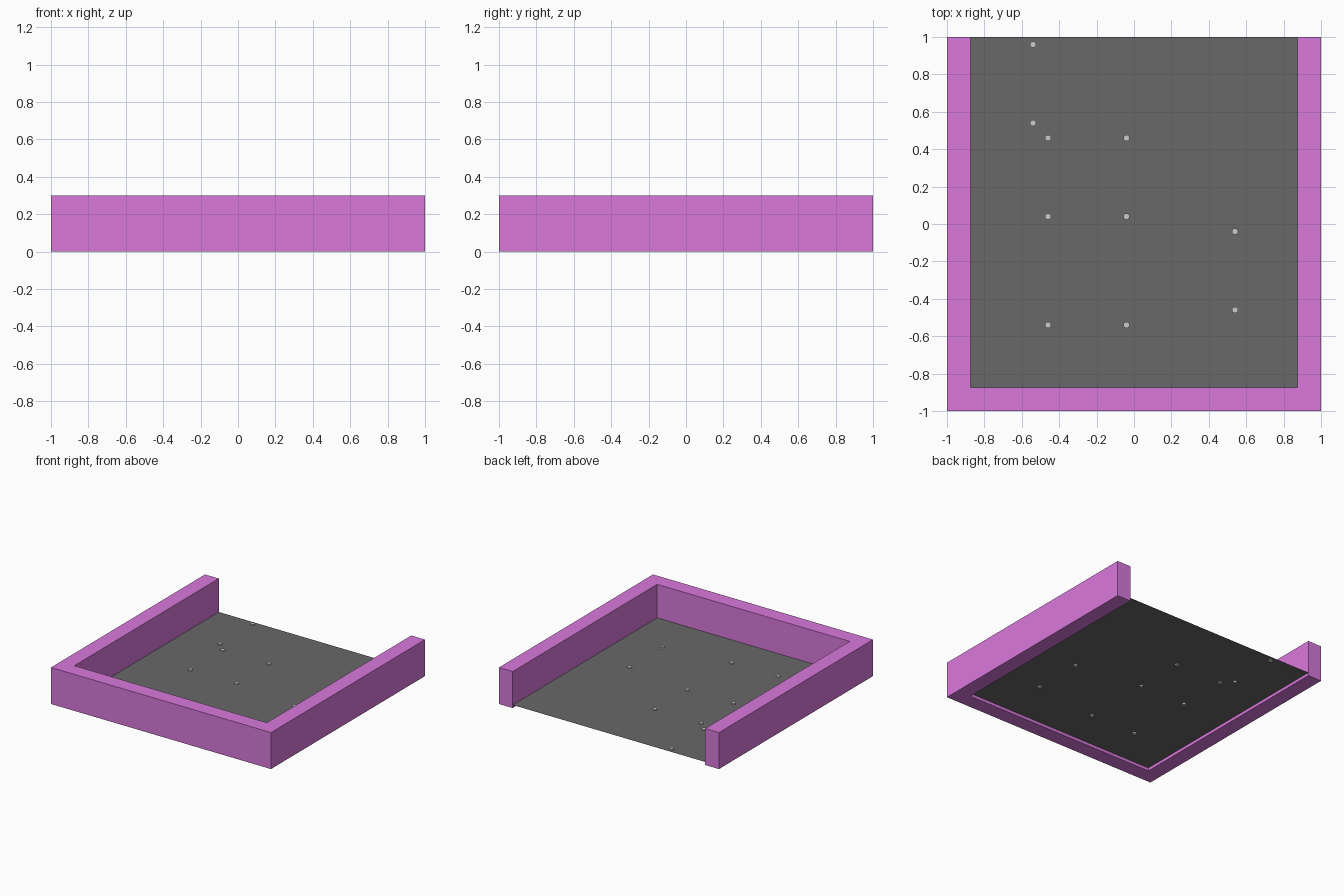
import bpy, bmesh

if "Cube" in bpy.data.objects:
    bpy.data.objects.remove(bpy.data.objects["Cube"])

def material(name, rgb):
    m = bpy.data.materials.new(name)
    m.diffuse_color = (*rgb, 1)
    m.use_nodes = True
    m.node_tree.nodes["Principled BSDF"].inputs["Base Color"].default_value = m.diffuse_color
    return m

PINK = material("pink", (0.7, 0.19, 0.72))
GREEN = material("green", (0.1, 0.75, 0.1))
DARK = material("dark_grey", (0.14, 0.14, 0.14))

TILE = 0.5      # tile pitch
EDGE = 0.008    # green border width
FLOOR_Z = 0.025
WALL = 0.125
HEIGHT = 0.3

def finish(bm, name, mats=()):
    mesh = bpy.data.meshes.new(name)
    bm.to_mesh(mesh)
    bm.free()
    for m in mats:
        mesh.materials.append(m)
    obj = bpy.data.objects.new(name, mesh)
    bpy.context.collection.objects.link(obj)
    return obj

# U-shaped surrounding wall, open at the back
bm = bmesh.new()
i = 1 - WALL
outline = [(-1, -1), (1, -1), (1, 1), (i, 1), (i, -i), (-i, -i), (-i, 1), (-1, 1)]
base = bm.faces.new([bm.verts.new((x, y, 0)) for x, y in outline])
up = bmesh.ops.extrude_face_region(bm, geom=[base], use_keep_orig=True)
bmesh.ops.translate(bm, vec=(0, 0, HEIGHT),
                    verts=[v for v in up["geom"] if isinstance(v, bmesh.types.BMVert)])
bmesh.ops.recalc_face_normals(bm, faces=bm.faces)
finish(bm, "surrounding_wall", [PINK])

def floor_tile(cx, cy):
    # thin grey panel with an inset green border
    bm = bmesh.new()
    h = TILE / 2
    face = bm.faces.new([bm.verts.new((cx + sx * h, cy + sy * h, FLOOR_Z))
                         for sx, sy in ((-1, -1), (1, -1), (1, 1), (-1, 1))])
    rim = bmesh.ops.inset_region(bm, faces=[face], thickness=EDGE)
    for f in rim["faces"]:
        f.material_index = 1
    finish(bm, "floor_tile", [DARK, GREEN])

def tile_bolts(cx, cy):
    # four bolt heads near the tile corners
    d = TILE / 2 - 0.04
    for sx in (-1, 1):
        for sy in (-1, 1):
            bpy.ops.mesh.primitive_cylinder_add(
                vertices=16, radius=0.017, depth=0.02,
                location=(cx + sx * d, cy + sy * d, FLOOR_Z))
            bpy.context.object.name = "tile_bolt"

centres = [-0.75, -0.25, 0.25, 0.75]
for x in centres:
    for y in centres:
        floor_tile(x, y)

for x, y in [(-0.75, 0.75), (-0.25, 0.25), (0.75, -0.25), (-0.25, -0.75)]:
    tile_bolts(x, y)
